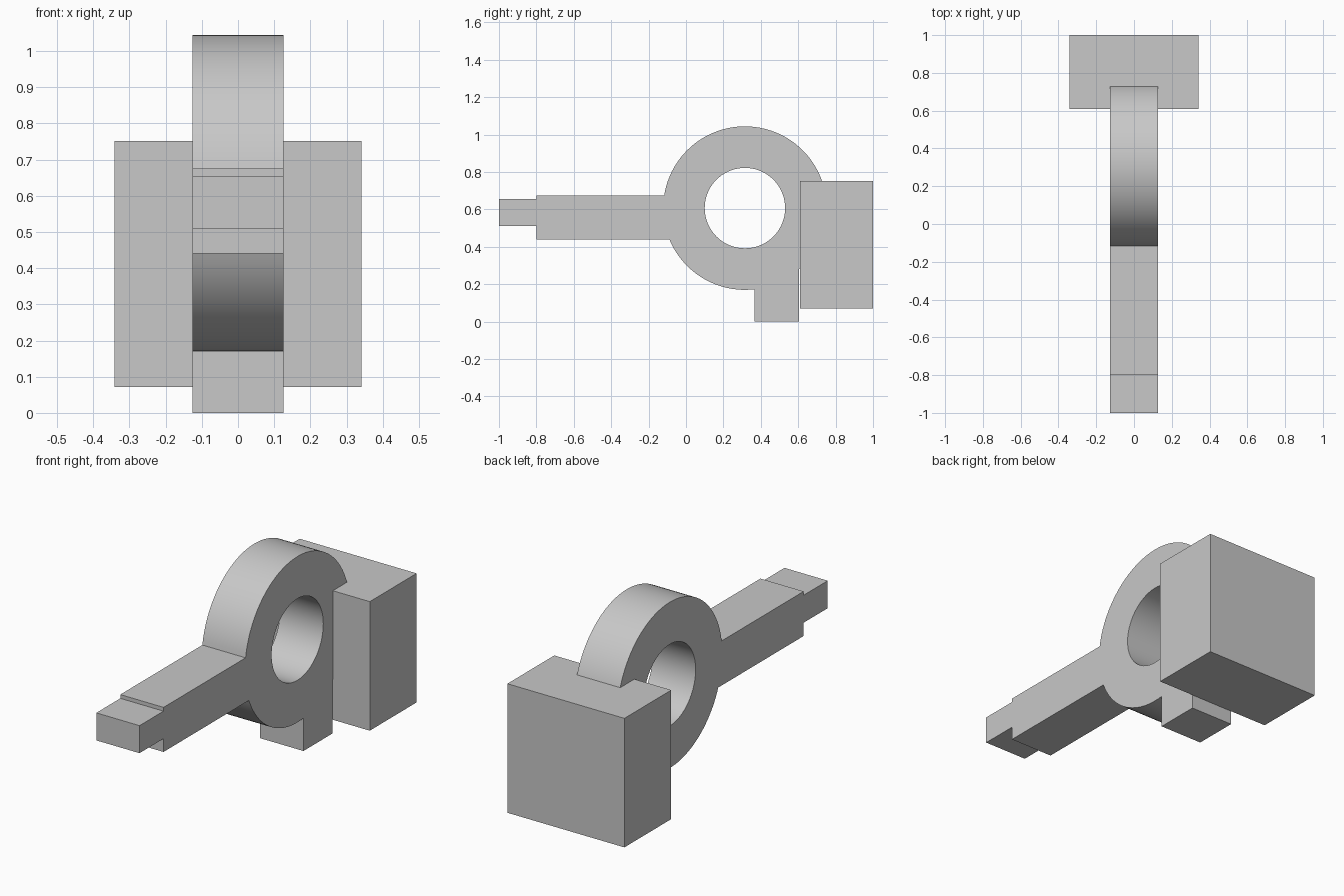
import bpy, bmesh
from math import pi, asin, sin, cos

if "Cube" in bpy.data.objects:
    bpy.data.objects.remove(bpy.data.objects["Cube"], do_unlink=True)

grey = bpy.data.materials.new("light_grey")
grey.use_nodes = True
colour = (0.58, 0.58, 0.58, 1)
grey.diffuse_color = colour
grey.node_tree.nodes["Principled BSDF"].inputs["Base Color"].default_value = colour


def finish(bm, name):
    bmesh.ops.recalc_face_normals(bm, faces=bm.faces[:])
    mesh = bpy.data.meshes.new(name)
    bm.to_mesh(mesh)
    bm.free()
    mesh.materials.append(grey)
    obj = bpy.data.objects.new(name, mesh)
    bpy.context.collection.objects.link(obj)
    return obj


def arc(radius, start, end, steps):
    """Points on a circle about the ring centre, as (y, z)."""
    angles = [start + (end - start) * i / steps for i in range(steps + 1)]
    return [(RING_Y + radius * cos(a), RING_Z + radius * sin(a)) for a in angles]


# Ring, arm and foot share one side profile
RING_Y, RING_Z, OUTER, HOLE = 0.315, 0.607, 0.437, 0.215
HALF_WIDTH = 0.126
ARM_LOW, ARM_HIGH = 0.44, 0.675
TIP_LOW, TIP_HIGH = 0.51, 0.655
FOOT_FRONT, FOOT_BACK = 0.365, 0.605

arm_under = pi + asin((RING_Z - ARM_LOW) / OUTER)
foot_front = 1.5 * pi + asin((FOOT_FRONT - RING_Y) / OUTER)
foot_back = 1.5 * pi + asin((FOOT_BACK - RING_Y) / OUTER)
arm_over = 3 * pi - asin((ARM_HIGH - RING_Z) / OUTER)

outline = [(-1, TIP_LOW), (-0.8, TIP_LOW), (-0.8, ARM_LOW)]
outline += arc(OUTER, arm_under, foot_front, 24)
outline += [(FOOT_FRONT, 0), (FOOT_BACK, 0)]
outline += arc(OUTER, foot_back, arm_over, 72)
outline += [(-0.8, ARM_HIGH), (-0.8, TIP_HIGH), (-1, TIP_HIGH)]
hole = arc(HOLE, 0, 2 * pi, 72)[:-1]

bm = bmesh.new()
edges = []
for loop in (outline, hole):
    verts = [bm.verts.new((-HALF_WIDTH, y, z)) for y, z in loop]
    edges += [bm.edges.new((verts[i - 1], verts[i])) for i in range(len(verts))]
bmesh.ops.triangle_fill(bm, edges=edges, use_beauty=True, use_dissolve=False)
extruded = bmesh.ops.extrude_face_region(bm, geom=bm.faces[:], use_keep_orig=True)
moved = [g for g in extruded["geom"] if isinstance(g, bmesh.types.BMVert)]
bmesh.ops.translate(bm, verts=moved, vec=(2 * HALF_WIDTH, 0, 0))
body = finish(bm, "ring_arm_and_foot")

# Smooth the round walls, keep the corners crisp
bpy.ops.object.select_all(action="DESELECT")
body.select_set(True)
bpy.context.view_layer.objects.active = body
bpy.ops.object.shade_smooth_by_angle(angle=pi / 6)

# Block behind the ring
bm = bmesh.new()
bmesh.ops.create_cube(bm, size=1)
bmesh.ops.scale(bm, verts=bm.verts[:], vec=(0.682, 0.39, 0.68))
bmesh.ops.translate(bm, verts=bm.verts[:], vec=(0, 0.805, 0.411))
finish(bm, "rear_block")
